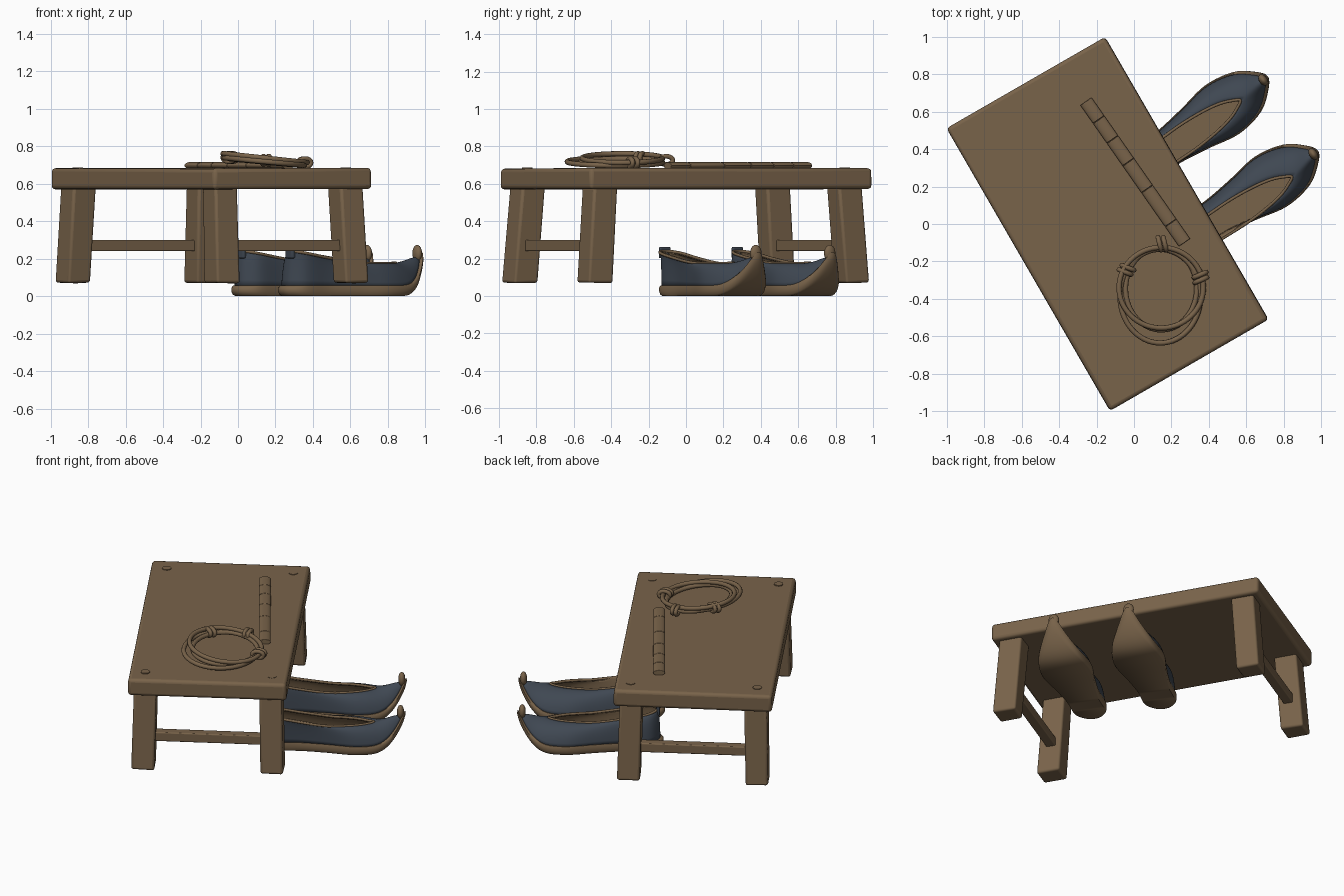
import bpy, bmesh, math, random
from mathutils import Matrix, Vector

if "Cube" in bpy.data.objects:
    bpy.data.objects.remove(bpy.data.objects["Cube"])
random.seed(3)

def material(name, col):
    m = bpy.data.materials.new(name)
    m.diffuse_color = (*col, 1)
    m.use_nodes = True
    m.node_tree.nodes["Principled BSDF"].inputs["Base Color"].default_value = m.diffuse_color
    return m

BROWN = material("warm brown", (0.19, 0.125, 0.068))
NAVY = material("dark slate blue", (0.05, 0.064, 0.085))
TABLE = Matrix.Translation((-0.14, 0, 0)) @ Matrix.Rotation(math.radians(30), 4, 'Z')

def make(name, bm, mat=BROWN, frame=Matrix(), bevel=0.0, angle=40):
    me = bpy.data.meshes.new(name)
    bm.to_mesh(me)
    bm.free()
    ob = bpy.data.objects.new(name, me)
    bpy.context.collection.objects.link(ob)
    ob.matrix_world = frame
    me.materials.append(mat)
    me.polygons.foreach_set("use_smooth", [True] * len(me.polygons))
    me.set_sharp_from_angle(angle=math.radians(angle))
    if bevel:
        b = ob.modifiers.new("bevel", 'BEVEL')
        b.width, b.segments = bevel, 3
    return ob

def box(name, centre, size, frame, bevel=0.012, foot=(0, 0), wobble=0.0):
    # box whose lower face can be shifted sideways
    bm = bmesh.new()
    bmesh.ops.create_cube(bm, size=1)
    for v in bm.verts:
        low = v.co.z < 0
        v.co = Vector(centre) + Vector([v.co[i] * size[i] for i in range(3)])
        if low:
            v.co += Vector((*foot, 0))
        v.co += Vector([random.uniform(-wobble, wobble) for _ in range(3)])
    return make(name, bm, BROWN, frame, bevel)

def cylinder(name, r, depth, frame, seg=20, bevel=0.0):
    bm = bmesh.new()
    bmesh.ops.create_cone(bm, cap_ends=True, segments=seg, radius1=r, radius2=r, depth=depth)
    return make(name, bm, BROWN, frame, bevel)

def tube(name, pts, r, frame=Matrix()):
    cu = bpy.data.curves.new(name, 'CURVE')
    cu.dimensions, cu.bevel_depth, cu.bevel_resolution = '3D', r, 3
    sp = cu.splines.new('POLY')
    sp.points.add(len(pts) - 1)
    for p, c in zip(sp.points, pts):
        p.co = (*c, 1)
    sp.use_cyclic_u = True
    sp.use_smooth = True
    ob = bpy.data.objects.new(name, cu)
    bpy.context.collection.objects.link(ob)
    ob.matrix_world = frame
    cu.materials.append(BROWN)

# table: top, splayed legs, pegs and end rails
box("table_top", (0, 0, 0.627), (0.975, 1.74, 0.112), TABLE, 0.02, wobble=0.003)
for sv in (-1, 1):
    for su in (-1, 1):
        box("table_leg", (su * 0.385, sv * 0.755, 0.33), (0.14, 0.145, 0.52), TABLE,
            0.014, foot=(su * 0.012, sv * 0.04), wobble=0.003)
        cylinder("peg", 0.028, 0.006, TABLE @ Matrix.Translation((su * 0.39, sv * 0.755, 0.684)))
    box("end_rail", (0, sv * 0.775, 0.27), (0.66, 0.06, 0.06), TABLE, 0.006)

# shoes: half outlines from toe to heel, mirrored with a slight bend at the toe
SOLE = [(0.79, 0), (0.75, 0.06), (0.65, 0.13), (0.49, 0.158), (0.31, 0.128),
        (0.14, 0.105), (-0.02, 0.102), (-0.09, 0.055), (-0.11, 0)]
MOUTH = [(0.6, 0), (0.56, 0.024), (0.49, 0.05), (0.39, 0.067), (0.26, 0.076),
         (0.12, 0.074), (0.0, 0.07), (-0.055, 0.04), (-0.07, 0)]

def closed(half, steps=6):
    # closed smooth outline, running counter-clockwise from the toe
    p = [Vector(q) for q in half] + [Vector((x, -y)) for x, y in half[-2:0:-1]]
    n, out = len(p), []
    for i in range(n):
        a, b, c, d = (p[(i + k) % n] for k in (-1, 0, 1, 2))
        for s in range(steps):
            t = s / steps
            out.append(0.5 * (2 * b + (c - a) * t + (2 * a - 5 * b + 4 * c - d) * t * t
                              + (3 * b - a - 3 * c + d) * t ** 3))
    return out

def toe(x, y, z, bend):
    # curl the toe upward, hook it back a little and turn it sideways
    k = max(0, (x - 0.54) / 0.25)
    back = max(0, z - 0.03) * 0.12 * k
    return Vector((x - back, y + bend * k * k, z + 0.19 * k ** 3))

def loft(rings, caps):
    bm = bmesh.new()
    vs = [[bm.verts.new(c) for c in r] for r in rings]
    n = len(vs[0])
    for a, b in zip(vs, vs[1:]):
        for i in range(n):
            j = (i + 1) % n
            bm.faces.new((a[i], a[j], b[j], b[i]))
    if caps:
        for r, flip in ((vs[0], True), (vs[-1], False)):
            for i in range(n // 2):
                f = list(dict.fromkeys((r[i], r[i + 1], r[n - i - 1], r[(n - i) % n])))
                bm.faces.new(f[::-1] if flip else f)
    return bm

def shoe(frame, shift, bend):
    out, mouth = closed(SOLE), closed(MOUTH)
    mid = Vector((0.34, 0))
    # rounded sole that follows the toe curl
    rings = []
    for z, s in ((0.0, 0.94), (0.008, 0.98), (0.025, 1.0), (0.045, 1.0), (0.057, 0.97)):
        rings.append([toe(*(mid + (p - mid) * s), z, bend) for p in out])
    make("shoe_sole", loft(rings, True), BROWN, frame, angle=60)
    # upper swept from the sole edge to the mouth
    def rim(p):
        return 0.175 + 0.065 * max(0, (0.35 - p.x) / 0.42) ** 1.3
    rings = []
    for k in range(9):
        t = k / 8
        ring = []
        for p, m in zip(out, mouth):
            q = mid + (p - mid) * 0.955
            m2 = m + Vector((0, shift))
            w = 0.35 * t + 0.65 * t * t
            c = q.lerp(m2, w)
            z = 0.05 + (rim(m) - 0.05) * math.sin(t * math.pi / 2)
            ring.append(toe(c.x, c.y, z, bend))
        rings.append(ring)
    up = make("shoe_upper", loft(rings, False), NAVY, frame, angle=70)
    up.data.materials.append(BROWN)
    s = up.modifiers.new("lining", 'SOLIDIFY')
    s.thickness, s.offset = 0.012, -1
    s.material_offset = s.material_offset_rim = 1
    tube("shoe_mouth_trim", rings[-1], 0.008, frame)
    # seam from the mouth to the toe tip, and brown toe tip
    bm = bmesh.new()
    bmesh.ops.create_uvsphere(bm, u_segments=14, v_segments=10, radius=1)
    tip = toe(0.765, 0, 0.09, bend)
    for v in bm.verts:
        v.co = tip + Vector((v.co.x * 0.022, v.co.y * 0.034, v.co.z * 0.045))
    make("toe_tip", bm, BROWN, frame)
    # pull tab at the heel
    tab = box("heel_tab", (-0.075, shift, 0.232), (0.022, 0.065, 0.06), frame, 0.006)
    tab.data.materials[0] = NAVY

for pos, ang, shift, bend in (((0.07, 0.33), 35, -0.015, 0.005), ((0.32, -0.04), 33, -0.04, 0.0)):
    shoe(Matrix.Translation((*pos, 0)) @ Matrix.Rotation(math.radians(ang), 4, 'Z'), shift, bend)

# jointed stick lying on the table
a, b = Vector((-0.257, 0.655, 0.697)), Vector((0.27, -0.1, 0.697))
cuts = [0, 0.13, 0.27, 0.43, 0.62, 0.86, 1]
turn = (b - a).to_track_quat('Z', 'Y').to_matrix().to_4x4()
flat = Matrix.Diagonal((1, 1, 0.5, 1))
for s, e in zip(cuts, cuts[1:]):
    place = Matrix.Translation(a.lerp(b, (s + e) / 2))
    ob = cylinder("stick_segment", 0.037, (b - a).length * (e - s) - 0.002, Matrix(), 18, 0.005)
    ob.data.transform(flat @ turn)
    ob.matrix_world = place

# coiled cord: tilted loops bound by three knots
for cx, cy, rx, ry, z, tilt in ((0.14, -0.385, 0.215, 0.25, 0.718, 0.02),
                                (0.145, -0.345, 0.19, 0.22, 0.715, 0.018),
                                (0.145, -0.34, 0.225, 0.215, 0.737, 0.024)):
    pts = [(cx + rx * math.cos(t), cy + ry * math.sin(t), z - tilt * math.cos(t))
           for t in (2 * math.pi * i / 64 for i in range(64))]
    tube("cord_loop", pts, 0.014)
for x, y, z, ang in ((0.15, -0.105, 0.725, 90), (-0.04, -0.245, 0.74, 145), (0.355, -0.285, 0.712, 10)):
    fr = Matrix.Translation((x, y, z)) @ Matrix.Rotation(math.radians(ang), 4, 'Z')
    for off in (-0.014, 0.014):
        pts = [(0.034 * math.cos(t), off + 0.008 * math.cos(t), 0.022 * math.sin(t))
               for t in (2 * math.pi * i / 24 for i in range(24))]
        tube("cord_knot", pts, 0.013, fr)
